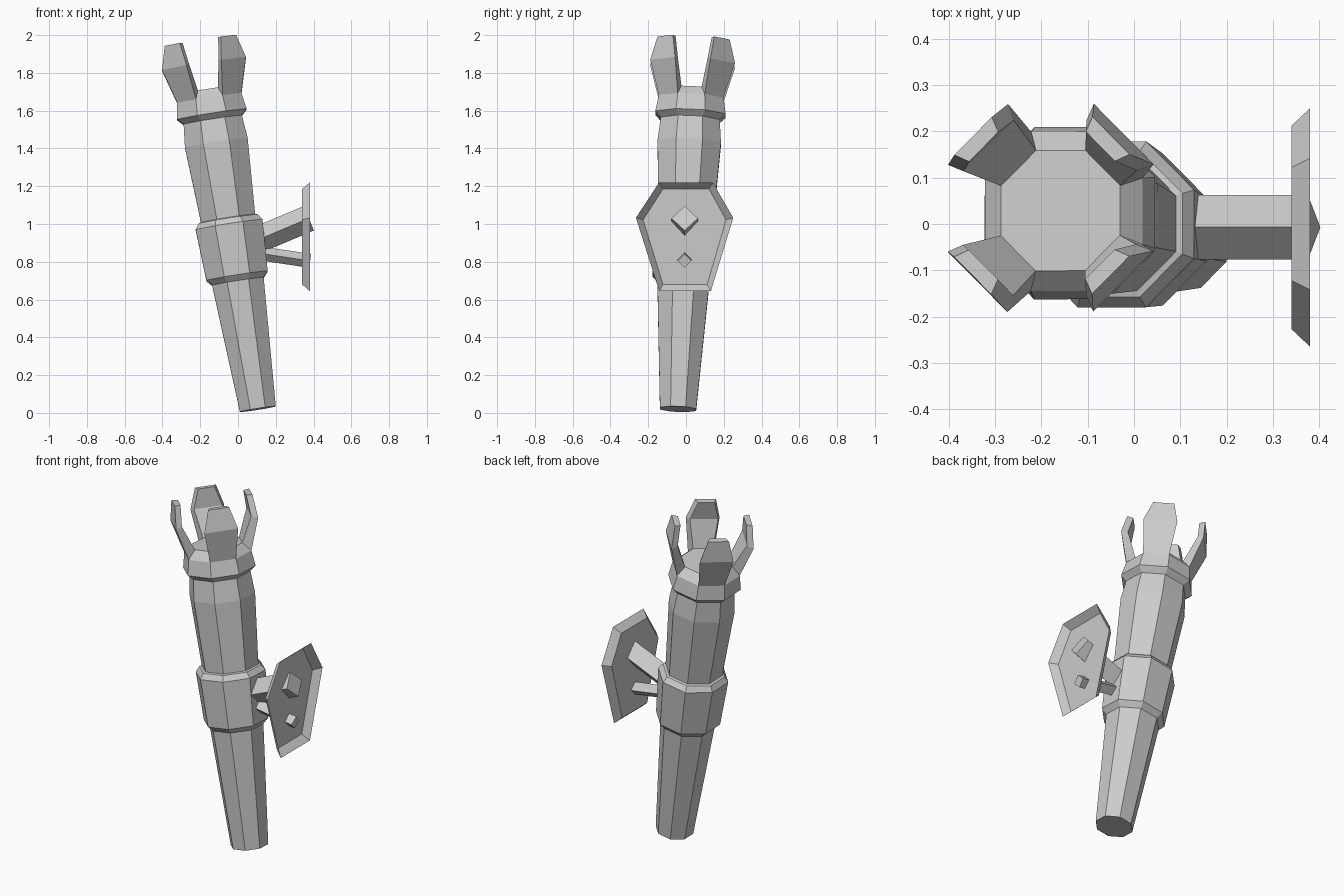
import bpy, math
from mathutils import Matrix, Vector

if "Cube" in bpy.data.objects:
    bpy.data.objects.remove(bpy.data.objects["Cube"])

# Tilted frame of the shaft: local z runs along the shaft axis
AXIS = Vector((-0.156, 0.042, 1)).normalized()
TILT = (Matrix.Translation((0.105, -0.042, 0.02))
        @ Vector((0, 0, 1)).rotation_difference(AXIS).to_matrix().to_4x4())


def make(name, verts, faces, matrix=Matrix()):
    mesh = bpy.data.meshes.new(name)
    mesh.from_pydata([matrix @ Vector(v) for v in verts], [], faces)
    mesh.update()
    obj = bpy.data.objects.new(name, mesh)
    bpy.context.collection.objects.link(obj)
    return obj


def skin(name, rings, matrix=Matrix(), caps=(True, True)):
    """Join equal-sized rings of points into a tube with optional end caps."""
    n = len(rings[0])
    verts = [p for ring in rings for p in ring]
    faces = [(k * n + i, k * n + (i + 1) % n, (k + 1) * n + (i + 1) % n, (k + 1) * n + i)
             for k in range(len(rings) - 1) for i in range(n)]
    if caps[0]:
        faces.append(tuple(reversed(range(n))))
    if caps[1]:
        faces.append(tuple(range(len(verts) - n, len(verts))))
    return make(name, verts, faces, matrix)


def octagon(flat_radius, z):
    r = flat_radius / math.cos(math.pi / 8)
    return [(r * math.cos((i + 0.5) * math.pi / 4), r * math.sin((i + 0.5) * math.pi / 4), z)
            for i in range(8)]


# Shaft: handle, collar, upper body and head ring in one eight-sided profile
profile = [(0.096, 0), (0.138, 0.684), (0.164, 0.714), (0.179, 0.988), (0.158, 1.018),
           (0.145, 1.022), (0.168, 1.428), (0.156, 1.55), (0.186, 1.58),
           (0.172, 1.666), (0.13, 1.712)]
skin("shaft", [octagon(r, z) for r, z in profile], TILT)

# Four prongs growing out of the diagonal bevel faces of the head
# each section: outer (radius, width, height), inner (radius, width, height)
sections = [((0.172, 0.142, 1.666), (0.13, 0.108, 1.712)),
            ((0.225, 0.185, 1.85), (0.19, 0.155, 1.86)),
            ((0.213, 0.115, 1.973), (0.18, 0.09, 1.973))]
prong = [[(ro, -wo / 2, zo), (ro, wo / 2, zo), (ri, wi / 2, zi), (ri, -wi / 2, zi)]
         for (ro, wo, zo), (ri, wi, zi) in sections]
for i in range(4):
    turn = Matrix.Rotation(math.radians(45 + 90 * i), 4, 'Z')
    skin(f"prong_{i + 1}", prong, TILT @ turn)

# Dished side plate: flat back with a flared rim
rim = [(-0.142, 1.22), (-0.265, 1.033), (-0.142, 0.645), (0.132, 0.645), (0.25, 1.033), (0.142, 1.22)]
flat = [(-0.122, 1.185), (-0.227, 1.022), (-0.122, 0.68), (0.112, 0.68), (0.212, 1.022), (0.122, 1.185)]
flat.reverse()
rim.reverse()
skin("side_plate", [[(0.34, y, z) for y, z in flat], [(0.38, y, z) for y, z in rim]],
     caps=(True, False))


# Diamond-section struts holding the plate
def strut(name, start, end, half):
    a, b = Vector(start), Vector(end)
    side = Vector((0, 1, 0))
    up = (b - a).normalized().cross(side)
    corners = [side * half, up * half, -side * half, -up * half]
    skin(name, [[p + c for c in corners] for p in (a, b)])


strut("upper_strut", (0.08, -0.007, 0.906), (0.375, -0.007, 1.03), 0.07)
strut("lower_strut", (0.08, -0.007, 0.85), (0.382, -0.007, 0.805), 0.037)
